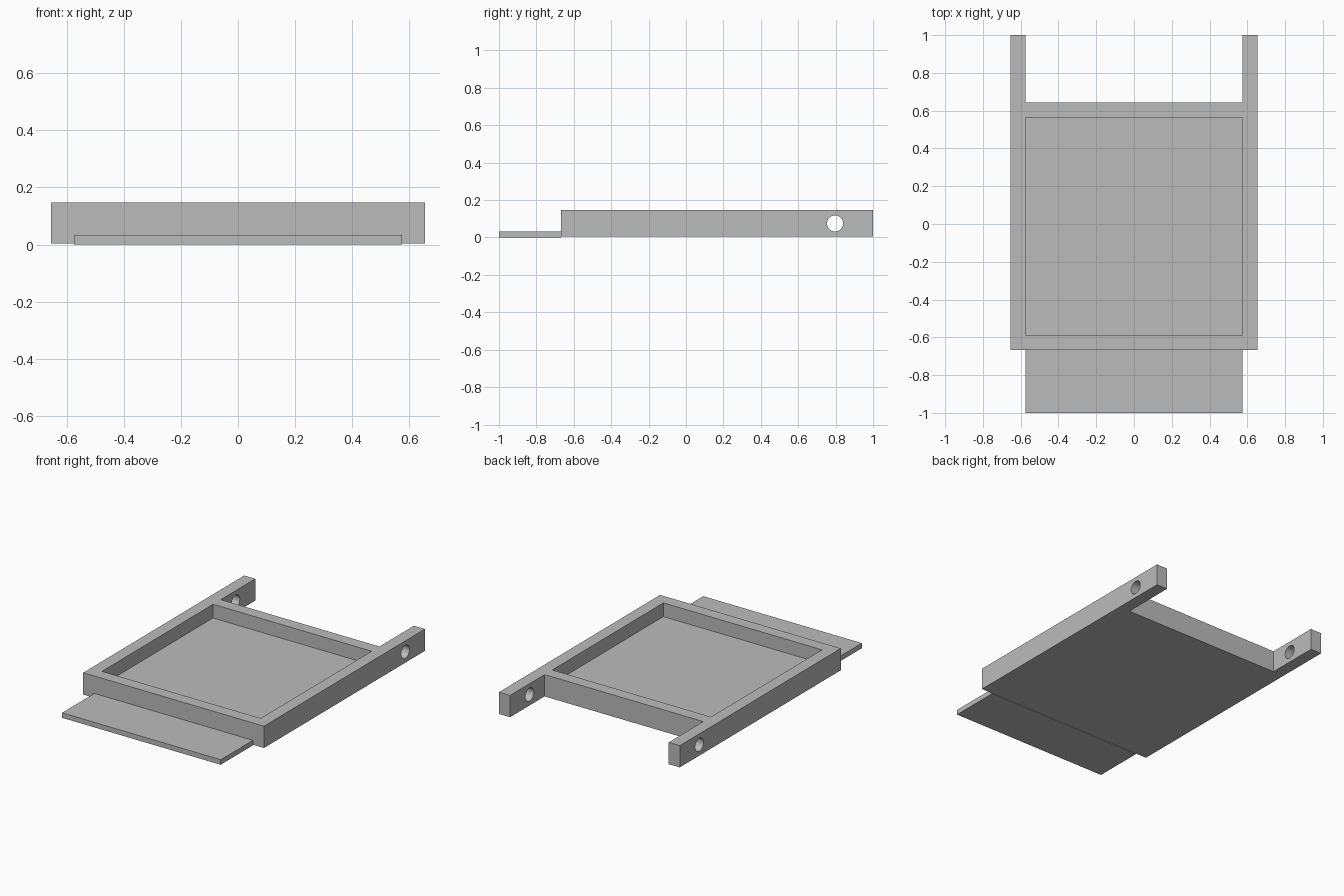
import bpy, bmesh, math
from mathutils import Matrix

if "Cube" in bpy.data.objects:
    bpy.data.objects.remove(bpy.data.objects["Cube"], do_unlink=True)

grey = bpy.data.materials.new("plain grey")
grey.use_nodes = True
colour = (0.5, 0.5, 0.5, 1)
grey.diffuse_color = colour
grey.node_tree.nodes["Principled BSDF"].inputs["Base Color"].default_value = colour

OUT_X, IN_X = 0.655, 0.575          # outer and inner half widths
FRONT, BACK, ARM_END = -0.667, 0.643, 1.0
WALL = OUT_X - IN_X
BASE, FLOOR, TOP = 0.004, 0.057, 0.147


def finish(name, bm):
    bmesh.ops.recalc_face_normals(bm, faces=bm.faces)
    mesh = bpy.data.meshes.new(name)
    bm.to_mesh(mesh)
    bm.free()
    mesh.materials.append(grey)
    obj = bpy.data.objects.new(name, mesh)
    bpy.context.collection.objects.link(obj)
    return obj


def prism(name, outline, z0, z1):
    bm = bmesh.new()
    face = bm.faces.new([bm.verts.new((x, y, z0)) for x, y in outline])
    lifted = bmesh.ops.extrude_face_region(bm, geom=[face])["geom"]
    verts = [v for v in lifted if isinstance(v, bmesh.types.BMVert)]
    bmesh.ops.translate(bm, verts=verts, vec=(0, 0, z1 - z0))
    return finish(name, bm)


def rectangle(half, y0, y1):
    return [(-half, y0), (half, y0), (half, y1), (-half, y1)]


def cut(obj, cutter):
    cutter.hide_render = True
    mod = obj.modifiers.new("cut", 'BOOLEAN')
    mod.operation, mod.solver, mod.object = 'DIFFERENCE', 'EXACT', cutter
    bpy.context.view_layer.objects.active = obj
    bpy.ops.object.modifier_apply(modifier=mod.name)
    bpy.data.objects.remove(cutter, do_unlink=True)


# Tray body with two arms reaching back
half = [(OUT_X, FRONT), (OUT_X, ARM_END), (IN_X, ARM_END), (IN_X, BACK)]
tray = prism("tray_frame", half + [(-x, y) for x, y in reversed(half)], BASE, TOP)

# Shallow pocket in the top
cut(tray, prism("pocket_cutter", rectangle(IN_X, FRONT + WALL, BACK - WALL), FLOOR, TOP + 0.1))

# Round pivot hole through both arms
bm = bmesh.new()
bmesh.ops.create_cone(bm, cap_ends=True, segments=48, radius1=0.043, radius2=0.043, depth=2,
                      matrix=Matrix.Translation((0, 0.797, 0.075)) @ Matrix.Rotation(math.pi / 2, 4, 'Y'))
cut(tray, finish("hole_cutter", bm))

# Thin front tongue
prism("front_tongue", rectangle(IN_X, -1, FRONT), 0, 0.033)

# Smooth the holes, keep the edges sharp
bpy.ops.object.select_all(action='DESELECT')
tray.select_set(True)
bpy.context.view_layer.objects.active = tray
bpy.ops.object.shade_smooth_by_angle(angle=math.radians(30))
